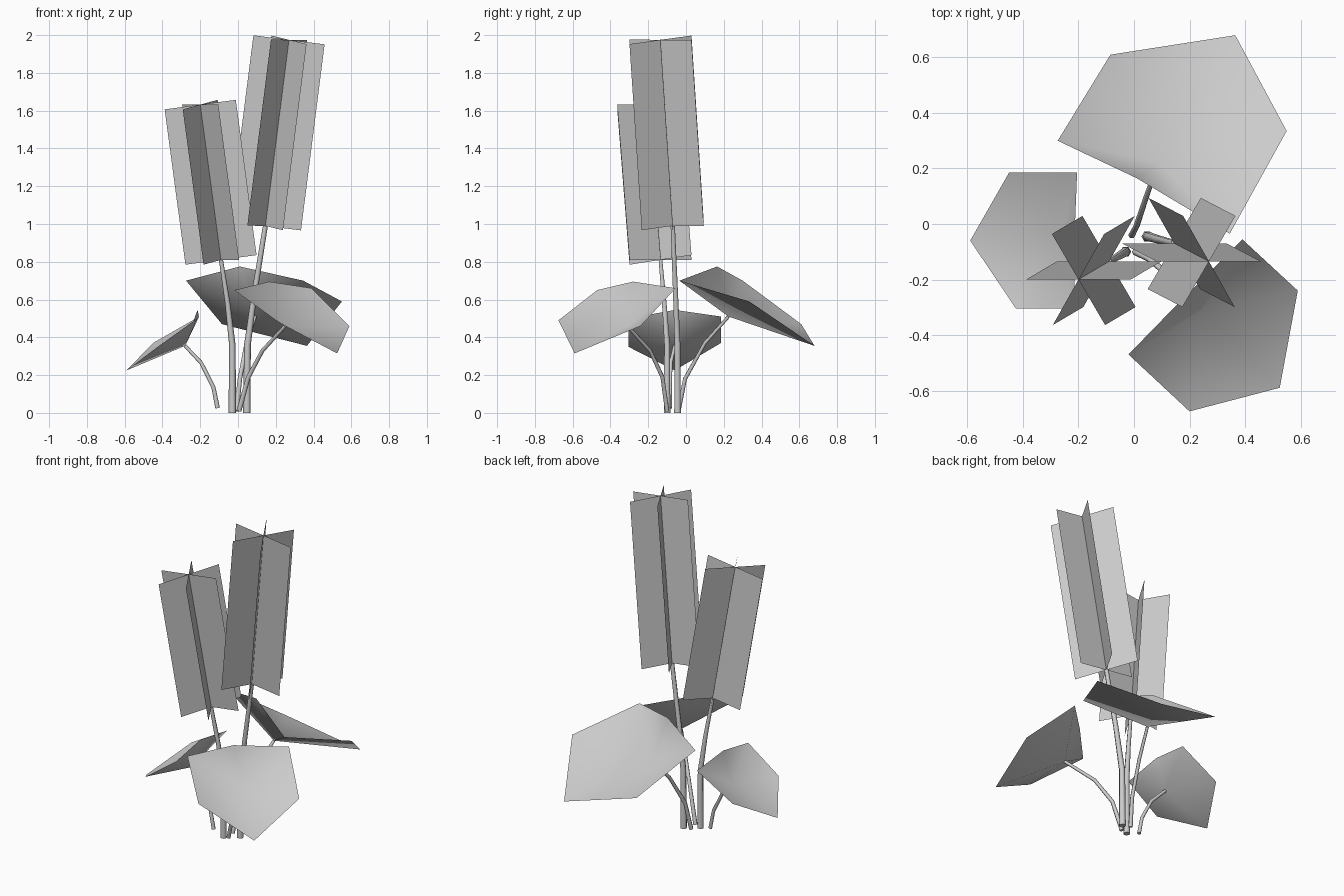
import bpy, bmesh, math
from mathutils import Vector

cube = bpy.data.objects.get("Cube")
if cube:
    bpy.data.objects.remove(cube, do_unlink=True)

GREY = (0.6, 0.6, 0.6, 1)
grey = bpy.data.materials.new("plain_grey")
grey.use_nodes = True
grey.diffuse_color = GREY
grey.node_tree.nodes["Principled BSDF"].inputs["Base Color"].default_value = GREY


def finish(name, bm, smooth):
    mesh = bpy.data.meshes.new(name)
    for f in bm.faces:
        f.smooth = smooth
    bm.to_mesh(mesh)
    bm.free()
    mesh.materials.append(grey)
    obj = bpy.data.objects.new(name, mesh)
    bpy.context.collection.objects.link(obj)
    return obj


def flower_spike(name, bottom, top, half=0.19):
    """Three flat cards crossing along one tilted axis."""
    bottom, top = Vector(bottom), Vector(top)
    axis = (top - bottom).normalized()
    side = Vector((0, 1, 0)).cross(axis).normalized()
    depth = axis.cross(side)
    bm = bmesh.new()
    for k in range(3):
        a = math.radians(60 * k)
        w = (side * math.cos(a) + depth * math.sin(a)) * half
        bm.faces.new([bm.verts.new(p) for p in (bottom - w, bottom + w, top + w, top - w)])
    finish(name, bm, False)


def leaf(name, centre, outline):
    """A cupped leaf: a fan of faces around the point where the stalk meets it."""
    bm = bmesh.new()
    mid = bm.verts.new(centre)
    rim = [bm.verts.new(p) for p in outline]
    for i, v in enumerate(rim):
        bm.faces.new((mid, v, rim[(i + 1) % len(rim)]))
    bmesh.ops.recalc_face_normals(bm, faces=bm.faces[:])
    if sum(f.normal.z for f in bm.faces) < 0:
        bmesh.ops.reverse_faces(bm, faces=bm.faces[:])
    finish(name, bm, True)


def stem(name, points, r0, r1, sides=6):
    """A tapering tube through a few points."""
    pts = [Vector(p) for p in points]
    bm = bmesh.new()
    rings = []
    for i, p in enumerate(pts):
        d = (pts[min(i + 1, len(pts) - 1)] - pts[max(i - 1, 0)]).normalized()
        u = Vector((0, 1, 0)).cross(d).normalized()
        v = d.cross(u)
        r = r0 + (r1 - r0) * i / (len(pts) - 1)
        turns = [math.tau * k / sides for k in range(sides)]
        rings.append([bm.verts.new(p + (u * math.cos(a) + v * math.sin(a)) * r) for a in turns])
    for a, b in zip(rings, rings[1:]):
        for k in range(sides):
            n = (k + 1) % sides
            bm.faces.new((a[k], a[n], b[n], b[k]))
    bm.faces.new(rings[0][::-1])
    bm.faces.new(rings[-1])
    obj = finish(name, bm, True)
    bpy.ops.object.select_all(action="DESELECT")
    obj.select_set(True)
    bpy.context.view_layer.objects.active = obj
    bpy.ops.object.shade_smooth_by_angle(angle=math.radians(65))


# Flower spikes and their stems
tall_base, short_base = (0.145, -0.07, 0.99), (-0.09, -0.135, 0.81)
flower_spike("tall_flower", tall_base, (0.27, -0.135, 1.975))
flower_spike("short_flower", short_base, (-0.2, -0.2, 1.632))
stem("tall_flower_stem", [(0.047, -0.045, 0), (0.05, -0.045, 0.36), (0.085, -0.055, 0.62), tall_base], 0.02, 0.013)
stem("short_flower_stem", [(-0.03, -0.1, 0), (-0.03, -0.1, 0.36), (-0.055, -0.115, 0.58), short_base], 0.02, 0.011)

# Leaves: base corner, notch, base corner, side corner, tip, side corner
side_c, front_c, back_c = (-0.28, -0.06, 0.355), (0.25, -0.31, 0.46), (0.09, 0.225, 0.51)
leaf("side_leaf", side_c, [(-0.205, 0.185, 0.51), (-0.215, -0.06, 0.545), (-0.215, -0.305, 0.5),
                           (-0.425, -0.305, 0.35), (-0.59, -0.06, 0.225), (-0.45, 0.185, 0.37)])
leaf("front_leaf", front_c, [(-0.02, -0.47, 0.65), (0.165, -0.28, 0.695), (0.39, -0.055, 0.66),
                             (0.59, -0.24, 0.46), (0.525, -0.59, 0.315), (0.2, -0.675, 0.49)])
leaf("back_leaf", back_c, [(-0.275, 0.3, 0.7), (0.01, 0.165, 0.775), (0.345, -0.035, 0.7),
                           (0.55, 0.335, 0.59), (0.365, 0.68, 0.355), (-0.085, 0.61, 0.47)])

# Leaf stalks
stem("side_leaf_stalk", [(-0.108, -0.085, 0.025), (-0.13, -0.085, 0.135), (-0.195, -0.08, 0.265), side_c], 0.012, 0.009)
stem("front_leaf_stalk", [(0.005, -0.1, 0.01), (0.055, -0.125, 0.19), (0.13, -0.19, 0.33), front_c], 0.013, 0.009)
stem("back_leaf_stalk", [(-0.008, -0.04, 0.01), (0.01, -0.005, 0.18), (0.045, 0.1, 0.37), back_c], 0.013, 0.009)
